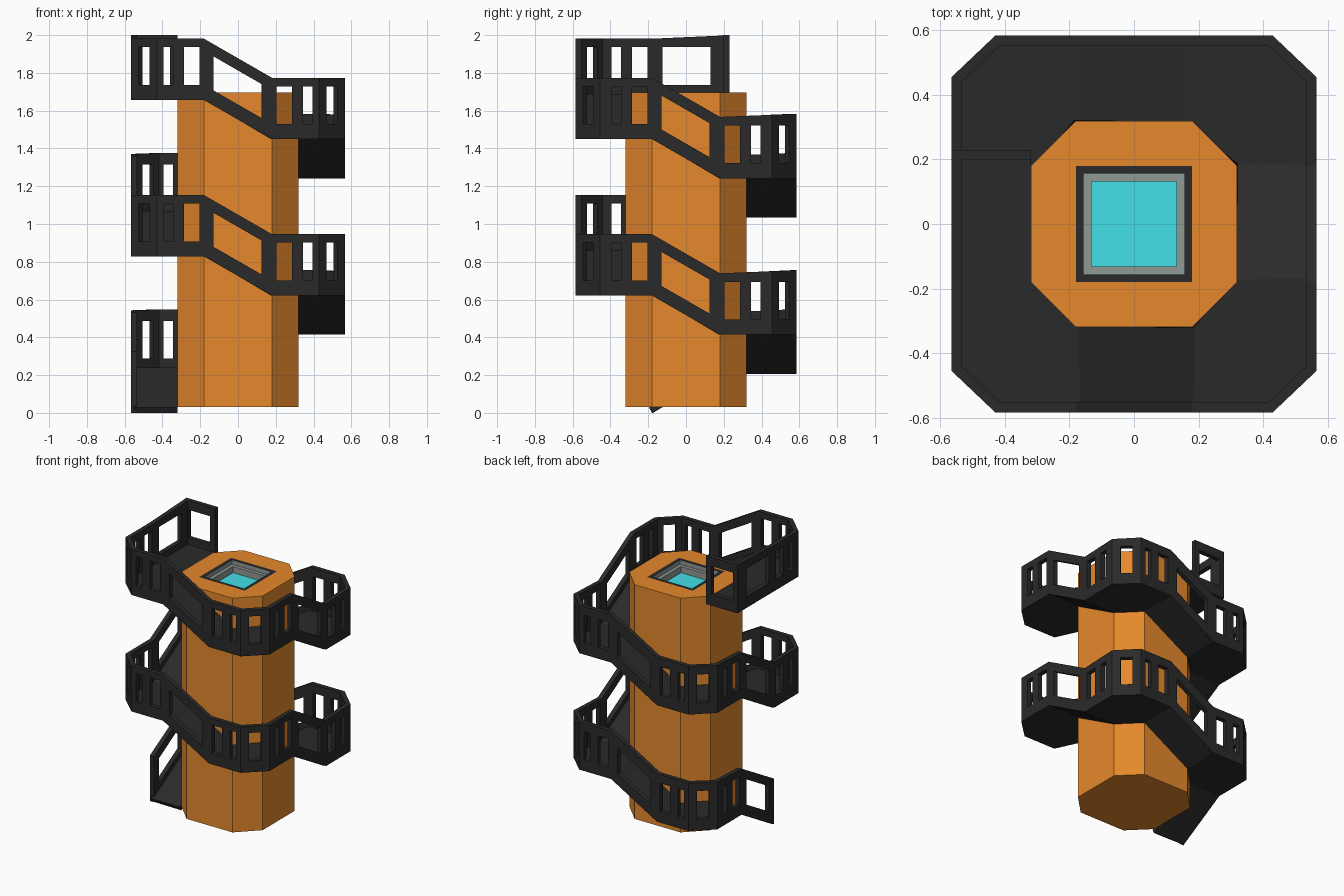
import bpy
import bmesh
from mathutils import Vector

if "Cube" in bpy.data.objects:
    bpy.data.objects.remove(bpy.data.objects["Cube"], do_unlink=True)


def material(name, rgb):
    mat = bpy.data.materials.new(name)
    mat.use_nodes = True
    color = (*rgb, 1)
    mat.diffuse_color = color
    mat.node_tree.nodes["Principled BSDF"].inputs["Base Color"].default_value = color
    return mat


ORANGE = material("orange panel", (0.79, 0.25, 0.025))
DARK = material("dark metal", (0.023, 0.023, 0.023))
GREY = material("grey frame", (0.28, 0.32, 0.30))
CYAN = material("cyan glass", (0.055, 0.75, 0.82))


def finish(name, bm, mats, thickness=0, offset=0):
    bmesh.ops.remove_doubles(bm, verts=bm.verts, dist=0.0005)
    mesh = bpy.data.meshes.new(name)
    bm.to_mesh(mesh)
    bm.free()
    for mat in mats:
        mesh.materials.append(mat)
    obj = bpy.data.objects.new(name, mesh)
    bpy.context.collection.objects.link(obj)
    if thickness:
        mod = obj.modifiers.new("thickness", "SOLIDIFY")
        mod.thickness = thickness
        mod.offset = offset
        mod.use_even_offset = True


# Core: octagonal tower lofted up, then stepped down into a square skylight
HALF, EDGE = 0.32, 0.18
BOTTOM, TOP = 0.03, 1.695


def ring(bm, long, short, z):
    pts = []
    for sx, sy in ((1, 1), (-1, 1), (-1, -1), (1, -1)):
        pair = [(sx * long, sy * short, z), (sx * short, sy * long, z)]
        pts += pair if sx == sy else pair[::-1]
    return [bm.verts.new(p) for p in pts]


bm = bmesh.new()
steps = [  # long, short, height, material of the band leading to it
    (HALF, EDGE, BOTTOM, 0),
    (HALF, EDGE, TOP, 0),
    (EDGE, EDGE, TOP, 0),
    (0.156, 0.156, TOP, 1),
    (0.156, 0.156, TOP - 0.03, 2),
    (0.132, 0.132, TOP - 0.03, 2),
    (0.132, 0.132, TOP - 0.075, 2),
]
rings = [ring(bm, *s[:3]) for s in steps]
for lower, upper, step in zip(rings, rings[1:], steps[1:]):
    for i in range(8):
        j = (i + 1) % 8
        bm.faces.new((lower[i], lower[j], upper[j], upper[i])).material_index = step[3]
bm.faces.new(rings[0][::-1])
bm.faces.new(rings[-1]).material_index = 3
finish("tower_core", bm, [ORANGE, DARK, GREY, CYAN])

# Walkway path: columns of (outer, inner, base height, window head, top, open)
RAIL, DROP = 0.325, 0.207
SILL, HEAD = 0.08, 0.28
LANDING = [(0.18, 0), (0.205, 1), (0.285, 0), (0.345, 1), (0.395, 0)]


def place(side, u, d):
    return Vector([(u, -d), (d, u), (-u, d), (-d, -u)][side])


def side_size(side):
    """Outward distance and where the corner facet begins."""
    return (0.566, 0.455) if side % 2 else (0.584, 0.43)


columns = []


def column(outer, inner, z, is_open, head=HEAD, top=RAIL):
    top += max(0, outer.y - EDGE) * 0.04
    columns.append((outer, inner, z, head, top, is_open))


def add_side(side, level, drop, start=-1, stop=1):
    dist, corner = side_size(side)
    before = [(-u, k) for (u, _), k in zip(LANDING[::-1], (1, 0, 1, 0, 0))]
    row = [(-corner, 0)] + before + [(-0.13, 1), (0.125, 0)] + LANDING + [(corner, 0)]
    for u, is_open in row:
        if start <= u <= stop:
            inner_u = max(-EDGE, min(EDGE, u))
            z = level - drop * (inner_u + EDGE) / (2 * EDGE)
            head = HEAD - 0.02 if drop and abs(u) < EDGE else HEAD
            rise = 0 if drop else max(0, EDGE - u) * 0.045
            column(place(side, u, dist), place(side, inner_u, HALF), z,
                   is_open, head, RAIL + rise)


def add_facet(side, z):
    nxt = (side + 1) % 4
    (d0, c0), (d1, c1) = side_size(side), side_size(nxt)
    a, b = place(side, c0, d0), place(nxt, -c1, d1)
    p, q = place(side, EDGE, HALF), place(nxt, -EDGE, HALF)
    for f, is_open in ((0.29, 1), (0.71, 0)):
        column(a.lerp(b, f), p.lerp(q, f), z, is_open)


# End barrier of the top landing, then the level stretch along the left-hand side
START = 8 * DROP
for x, is_open in ((-0.32, 0), (-0.36, 1), (-0.53, 0), (-0.566, 0)):
    column(Vector((x, 0.23)), Vector((-HALF, 0.23)), START, is_open, top=0.342)
add_side(3, START, 0, start=-0.2)
add_facet(3, START)

# Two full turns down to the ground
level = START
for n in range(8):
    last = n == 7
    add_side(n % 4, level, DROP, stop=EDGE if last else 1)
    level -= DROP
    if not last:
        add_facet(n % 4, level)

# Railing: panels with window openings left out
bm = bmesh.new()
grid = []
for outer, inner, z, head, top, is_open in columns:
    grid.append([bm.verts.new((*outer, z + h)) for h in (0, SILL, head, top)])
for i, (a, b) in enumerate(zip(grid, grid[1:])):
    for k in range(3):
        if k != 1 or not columns[i][-1]:
            bm.faces.new((a[k], b[k], b[k + 1], a[k + 1]))
finish("spiral_railing", bm, [DARK], 0.032, -1)

# Floor: ramps and landings between the core and the railing
bm = bmesh.new()
strip = []
for outer, inner, z, *_ in columns[3:]:
    edge = outer * 0.975
    strip.append((bm.verts.new((*edge, z)), bm.verts.new((*inner, z))))
for (a, b), (c, d) in zip(strip, strip[1:]):
    bm.faces.new((a, c, d, b))
finish("spiral_floor", bm, [DARK], 0.033, 1)
